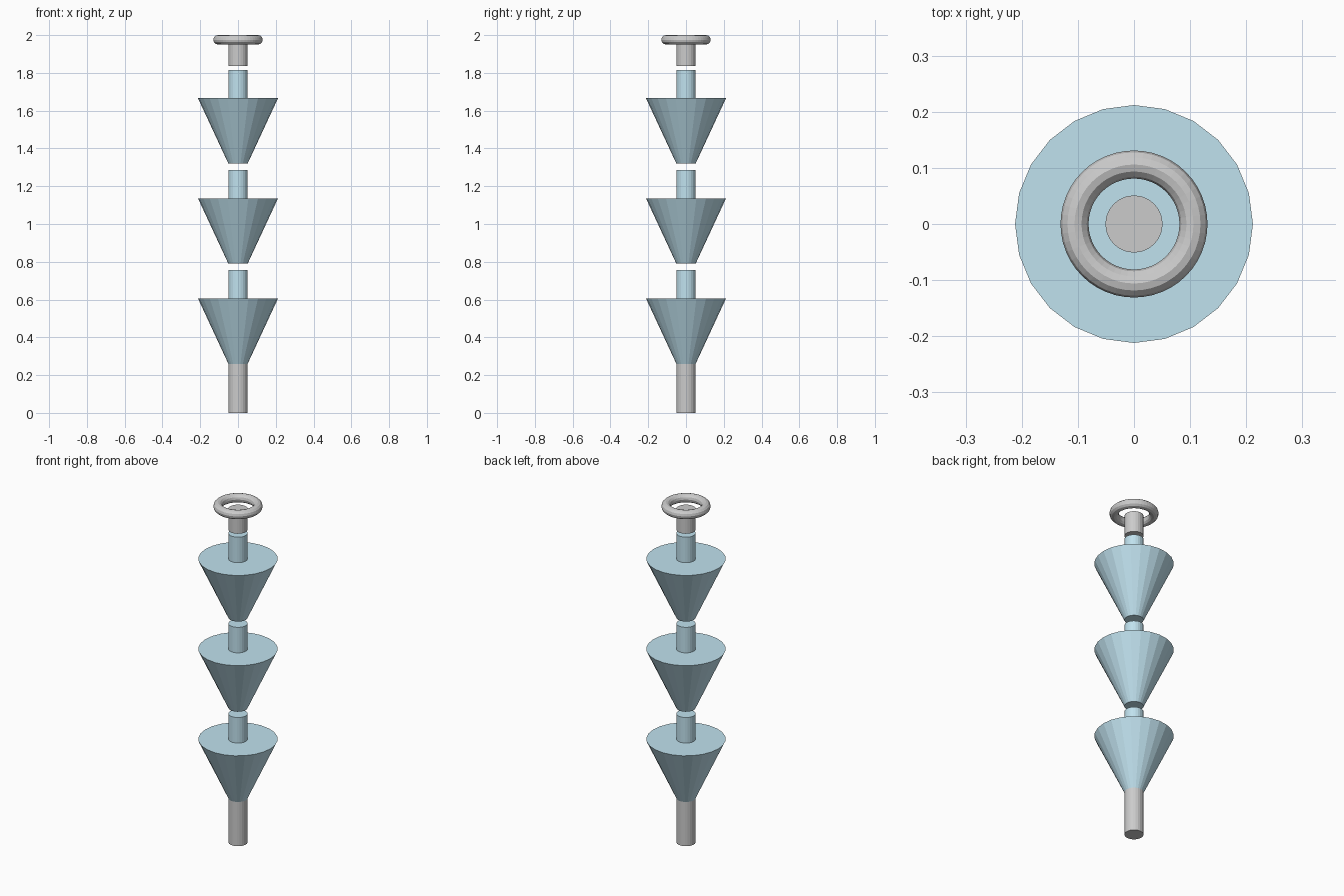
import bpy, bmesh
from math import cos, sin, pi

if "Cube" in bpy.data.objects:
    bpy.data.objects.remove(bpy.data.objects["Cube"])


def lathe(name, profile, sides=24, material=None):
    """Closed solid of revolution from (radius, z) points, bottom to top."""
    bm = bmesh.new()
    rings = [[bm.verts.new((r * cos(2 * pi * i / sides), r * sin(2 * pi * i / sides), z))
              for i in range(sides)] for r, z in profile]
    for a, b in zip(rings, rings[1:]):
        for i in range(sides):
            j = (i + 1) % sides
            bm.faces.new((a[i], a[j], b[j], b[i]))
    bm.faces.new(rings[0][::-1])
    bm.faces.new(rings[-1])
    mesh = bpy.data.meshes.new(name)
    bm.to_mesh(mesh)
    bm.free()
    obj = bpy.data.objects.new(name, mesh)
    bpy.context.collection.objects.link(obj)
    if material:
        mesh.materials.append(material)
    return obj


glass = bpy.data.materials.new("pale_blue")
glass.diffuse_color = (0.53, 0.76, 0.86, 1)
glass.use_nodes = True
glass.node_tree.nodes["Principled BSDF"].inputs["Base Color"].default_value = glass.diffuse_color

ROD = 0.051    # shared rod and neck radius
RIM = 0.212    # wide end of each funnel

# Lower support rod
lathe("lower_rod", [(ROD, 0), (ROD, 0.26)])

# Three stacked funnels, each with a neck on its flat top
for n, z in enumerate((0.26, 0.79, 1.32), 1):
    lathe(f"funnel_{n}", [(ROD, z), (RIM, z + 0.346),
                          (ROD, z + 0.346), (ROD, z + 0.496)], material=glass)

# Upper rod stub
lathe("upper_rod", [(ROD, 1.836), (ROD, 1.96)])

# Hanging ring
bpy.ops.mesh.primitive_torus_add(major_radius=0.106, minor_radius=0.025,
                                 major_segments=48, minor_segments=12,
                                 location=(0, 0, 1.975))
bpy.context.object.name = "top_ring"
